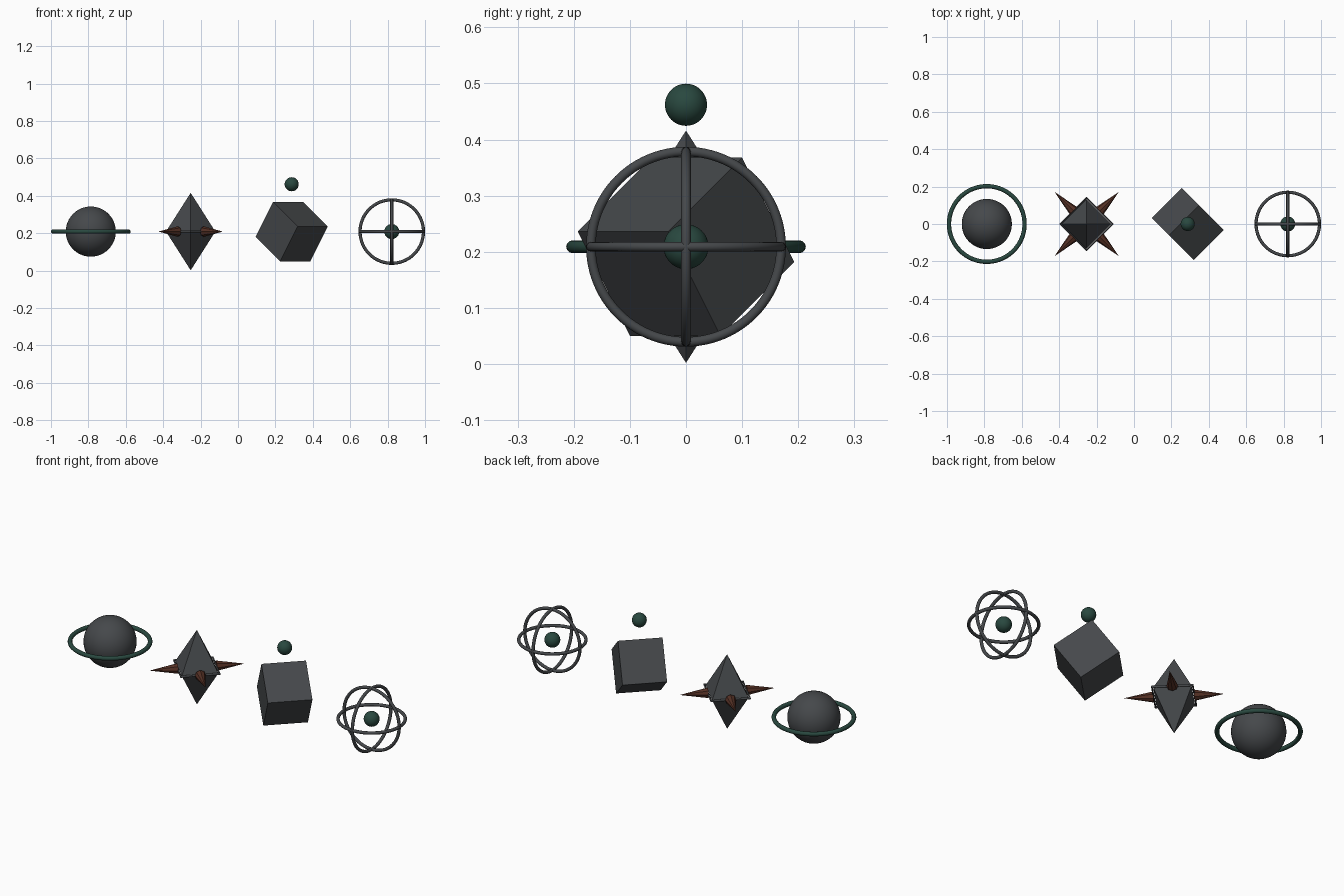
import bpy, math
from mathutils import Vector

if "Cube" in bpy.data.objects:
    bpy.data.objects.remove(bpy.data.objects["Cube"])

ZC = 0.209


def material(name, rgb):
    m = bpy.data.materials.new(name)
    m.diffuse_color = (*rgb, 1)
    m.use_nodes = True
    m.node_tree.nodes["Principled BSDF"].inputs["Base Color"].default_value = m.diffuse_color
    return m


GREY = material("dark_grey", (0.06, 0.065, 0.07))
GREEN = material("dark_green", (0.022, 0.065, 0.05))
BROWN = material("rust_brown", (0.09, 0.03, 0.018))


def finish(name, mat, smooth=True):
    o = bpy.context.object
    o.name = name
    o.data.materials.append(mat)
    if smooth:
        bpy.ops.object.shade_smooth()
    return o


def ball(name, loc, r, mat):
    bpy.ops.mesh.primitive_uv_sphere_add(segments=48, ring_count=24, radius=r, location=loc)
    return finish(name, mat)


def ring(name, loc, major, minor, mat, rot=(0, 0, 0), sides=96, smooth=True):
    bpy.ops.mesh.primitive_torus_add(location=loc, rotation=rot, major_radius=major,
                                     minor_radius=minor, major_segments=sides, minor_segments=12)
    return finish(name, mat, smooth)


# Ringed planet
planet = (-0.787, 0, ZC)
ball("planet_ball", planet, 0.134, GREY)
ring("planet_ring", planet, 0.202, 0.0115, GREEN)

# Octahedral crystal: two four-sided pyramids in one mesh
cx, R, H = -0.253, 0.132, 0.207
verts = [(R, 0, 0), (0, R, 0), (-R, 0, 0), (0, -R, 0), (0, 0, H), (0, 0, -H)]
faces = []
for i in range(4):
    j = (i + 1) % 4
    faces += [(i, j, 4), (j, i, 5)]
mesh = bpy.data.meshes.new("crystal")
mesh.from_pydata(verts, [], faces)
crystal = bpy.data.objects.new("crystal", mesh)
crystal.location = (cx, 0, ZC)
mesh.materials.append(GREY)
bpy.context.collection.objects.link(crystal)

# Square belt around the crystal
ring("crystal_belt", (cx, 0, ZC), 0.140, 0.006, GREY, sides=4, smooth=False)

# Four diagonal spikes
for i in range(4):
    a = math.radians(45 + 90 * i)
    d = Vector((math.cos(a), math.sin(a), 0))
    bpy.ops.mesh.primitive_cone_add(vertices=8, radius1=0.028, radius2=0, depth=0.144,
                                    location=Vector((cx, 0, ZC)) + d * 0.171,
                                    rotation=d.to_track_quat('Z', 'Y').to_euler())
    finish(f"spike_{i + 1}", BROWN, smooth=False)

# Tilted cube with a small floating ball above
bpy.ops.mesh.primitive_cube_add(size=0.228, location=(0.287, 0, ZC),
                                rotation=(math.radians(35.26), 0, math.radians(45)))
finish("tilted_cube", GREY, smooth=False)
ball("floating_ball", (0.287, 0, 0.462), 0.0375, GREEN)

# Three crossed hoops around a core
core = (0.822, 0, ZC)
q = math.pi / 2
for name, rot in (("hoop_flat", (0, 0, 0)), ("hoop_front", (q, 0, 0)), ("hoop_side", (0, q, 0))):
    ring(name, core, 0.1695, 0.0085, GREY, rot)
ball("core_ball", core, 0.04, GREEN)
